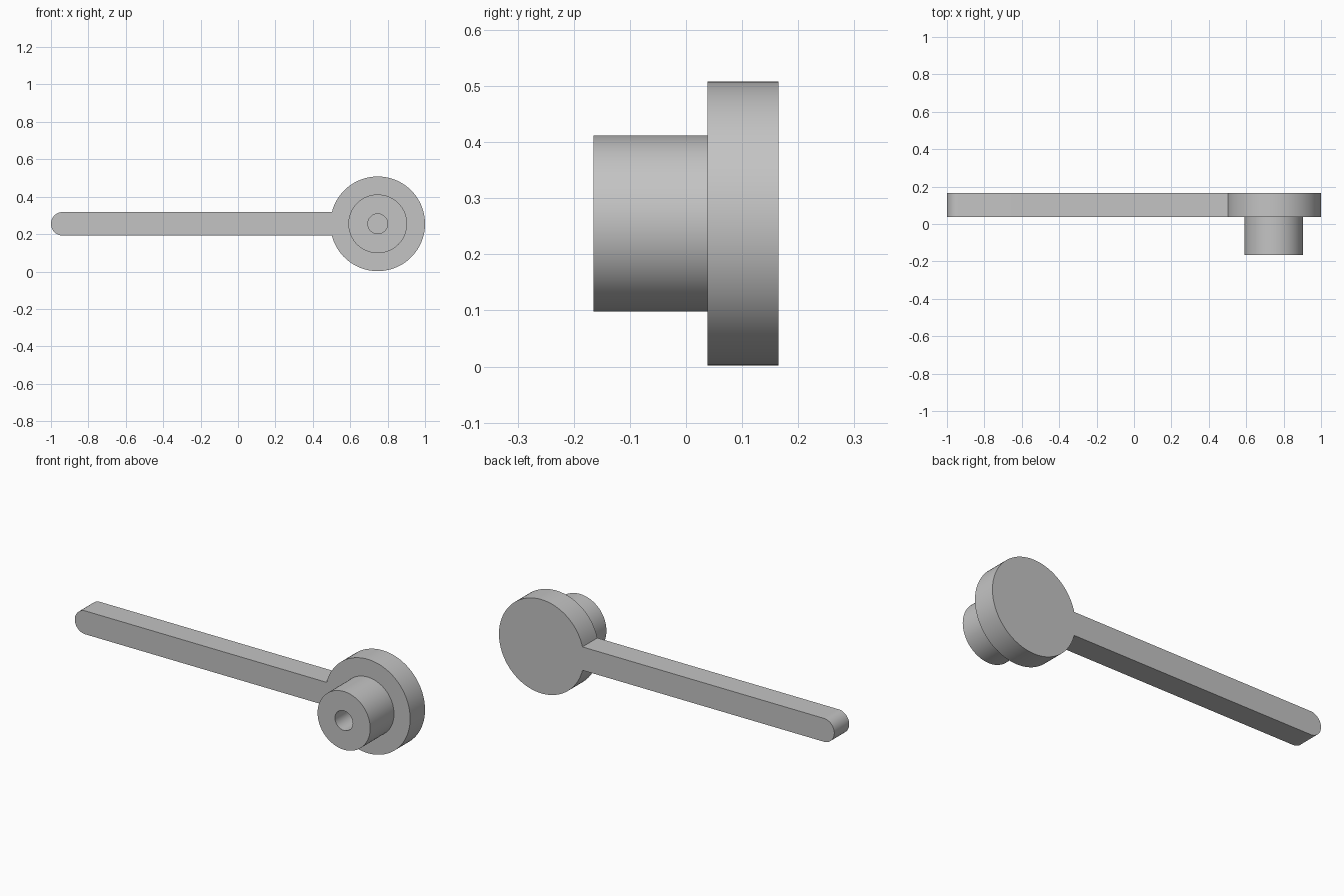
import bpy, bmesh
from math import asin, cos, pi, radians, sin

if "Cube" in bpy.data.objects:
    bpy.data.objects.remove(bpy.data.objects["Cube"])

HEAD_X, AXIS_Z = 0.747, 0.255
HEAD_R, HUB_R, BORE_R, ARM_R = 0.253, 0.157, 0.053, 0.063
FRONT, STEP, BACK = -0.165, 0.038, 0.165

grey = bpy.data.materials.new("plain grey")
grey.use_nodes = True
grey.diffuse_color = (0.55, 0.55, 0.55, 1)
grey.node_tree.nodes["Principled BSDF"].inputs["Base Color"].default_value = grey.diffuse_color


def arc(x, radius, start, end, steps):
    """Points on an arc in the xz plane, about the shared axis height."""
    angles = [start + (end - start) * i / steps for i in range(steps + 1)]
    return [(x + radius * cos(a), AXIS_Z + radius * sin(a)) for a in angles]


def finish(name, bm):
    bmesh.ops.recalc_face_normals(bm, faces=bm.faces)
    mesh = bpy.data.meshes.new(name)
    bm.to_mesh(mesh)
    bm.free()
    mesh.materials.append(grey)
    obj = bpy.data.objects.new(name, mesh)
    bpy.context.collection.objects.link(obj)
    bpy.ops.object.select_all(action="DESELECT")
    obj.select_set(True)
    bpy.context.view_layer.objects.active = obj
    bpy.ops.object.shade_smooth_by_angle(angle=radians(30))
    return obj


# Lever: round head and round-ended arm as one extruded outline
neck = pi - asin(ARM_R / HEAD_R)
outline = arc(HEAD_X, HEAD_R, -neck, neck, 90)
outline += arc(-1 + ARM_R, ARM_R, pi / 2, 3 * pi / 2, 32)
bm = bmesh.new()
face = bm.faces.new([bm.verts.new((x, STEP, z)) for x, z in outline])
extruded = bmesh.ops.extrude_face_region(bm, geom=[face], use_keep_orig=True)["geom"]
moved = [v for v in extruded if isinstance(v, bmesh.types.BMVert)]
bmesh.ops.translate(bm, verts=moved, vec=(0, BACK - STEP, 0))
finish("lever", bm)

# Hub: a bored sleeve on the front of the head, spun from its wall section
bm = bmesh.new()
section = [(HUB_R, STEP), (HUB_R, FRONT), (BORE_R, FRONT), (BORE_R, STEP)]
verts = [bm.verts.new((HEAD_X + r, y, AXIS_Z)) for r, y in section]
edges = [bm.edges.new(pair) for pair in zip(verts, verts[1:])]
bmesh.ops.spin(bm, geom=verts + edges, cent=(HEAD_X, 0, AXIS_Z), axis=(0, 1, 0),
               angle=2 * pi, steps=72, use_merge=True)
bmesh.ops.remove_doubles(bm, verts=bm.verts, dist=0.0001)
finish("hub", bm)
